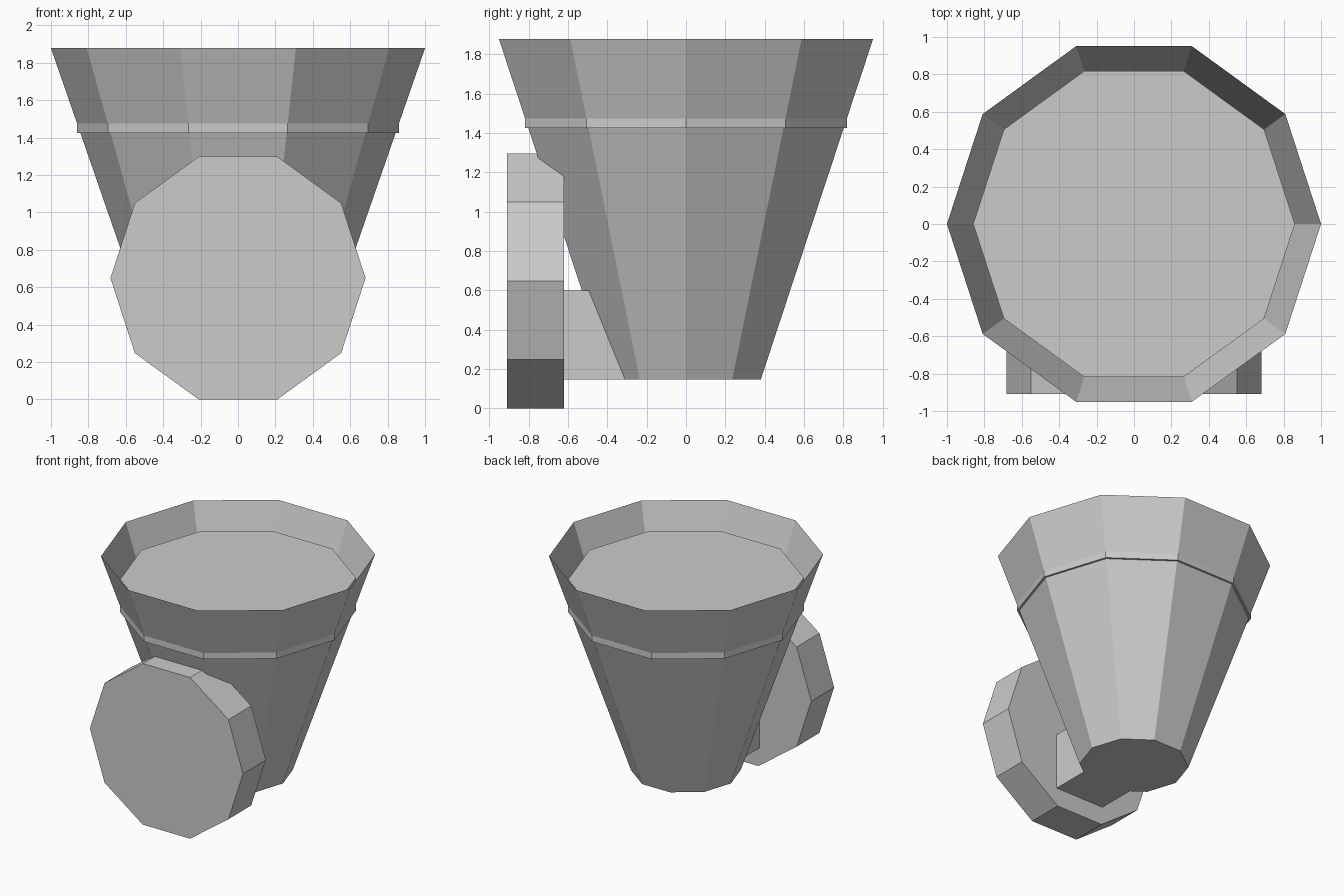
import bpy
import bmesh
from math import cos, sin, pi
from mathutils import Matrix

SIDES = 10

default = bpy.data.objects.get("Cube")
if default:
    bpy.data.objects.remove(default, do_unlink=True)

grey = bpy.data.materials.new("light grey")
grey.use_nodes = True
colour = (0.6, 0.6, 0.6, 1)
grey.diffuse_color = colour
grey.node_tree.nodes["Principled BSDF"].inputs["Base Color"].default_value = colour


def add_object(name, bm):
    mesh = bpy.data.meshes.new(name)
    bm.to_mesh(mesh)
    bm.free()
    mesh.materials.append(grey)
    obj = bpy.data.objects.new(name, mesh)
    bpy.context.collection.objects.link(obj)
    return obj


def tapered_prism(name, r_low, r_high, low, high, open_top=False, matrix=Matrix()):
    """Ten-sided prism along z with a corner on +x, optionally open on top."""
    bm = bmesh.new()
    rings = []
    for r, z in ((r_low, low), (r_high, high)):
        angles = [2 * pi * i / SIDES for i in range(SIDES)]
        rings.append([bm.verts.new((r * cos(a), r * sin(a), z)) for a in angles])
    bottom, top = rings
    for i in range(SIDES):
        j = (i + 1) % SIDES
        bm.faces.new((bottom[i], bottom[j], top[j], top[i]))
    bm.faces.new(bottom[::-1])
    if not open_top:
        bm.faces.new(top)
    bm.transform(matrix)
    return add_object(name, bm)


# Flared bucket, closed below and open above
tapered_prism("bucket", 0.4, 1.0, 0.148, 1.878, open_top=True)

# Straight-sided fill whose lower rim pokes slightly through the bucket wall
tapered_prism("fill_drum", 0.86, 0.86, 1.425, 1.69)

# Upright ten-sided drum at the front
lay_forward = Matrix.Translation((0, 0, 0.649)) @ Matrix.Rotation(pi / 2, 4, "X")
tapered_prism("front_drum", 0.682, 0.682, 0.62, 0.91, matrix=lay_forward)

# Block joining the drum to the bucket
bm = bmesh.new()
bmesh.ops.create_cube(bm, size=1)
bmesh.ops.scale(bm, vec=(0.44, 0.4, 0.452), verts=bm.verts)
bmesh.ops.translate(bm, vec=(0, -0.43, 0.374), verts=bm.verts)
add_object("connector_block", bm)
